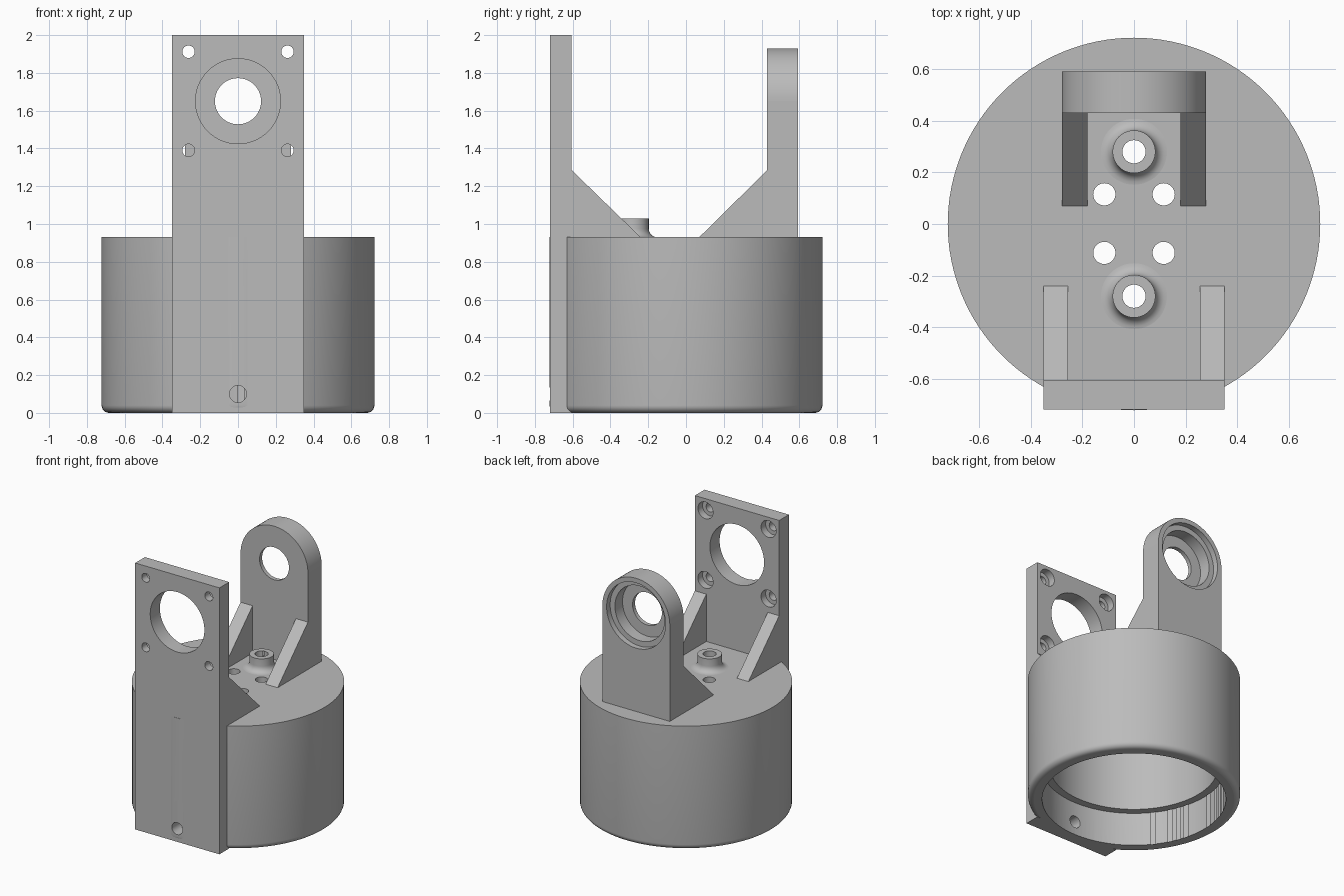
import bpy, bmesh
from math import pi, sin, cos
from mathutils import Matrix, Vector

default = bpy.data.objects.get("Cube")
if default:
    bpy.data.objects.remove(default)

SEGMENTS = 96


def finish(bm, name):
    bmesh.ops.recalc_face_normals(bm, faces=bm.faces)
    mesh = bpy.data.meshes.new(name)
    bm.to_mesh(mesh)
    bm.free()
    obj = bpy.data.objects.new(name, mesh)
    bpy.context.collection.objects.link(obj)
    return obj


def lathe(name, profile, at=(0, 0, 0), along_y=False, steps=SEGMENTS):
    """Turn (radius, height) points about z, or about y."""
    bm = bmesh.new()
    verts = [bm.verts.new((r, 0, h)) for r, h in profile]
    edges = [bm.edges.new(pair) for pair in zip(verts, verts[1:])]
    bmesh.ops.spin(bm, geom=verts + edges, cent=(0, 0, 0), axis=(0, 0, 1),
                   angle=2 * pi, steps=steps)
    bmesh.ops.remove_doubles(bm, verts=bm.verts, dist=1e-5)
    turn = Matrix.Rotation(-pi / 2, 4, 'X') if along_y else Matrix()
    bm.transform(Matrix.Translation(at) @ turn)
    return finish(bm, name)


def rod(name, radius, low, high, **kw):
    return lathe(name, [(0, low), (radius, low), (radius, high), (0, high)], **kw)


def prism(name, points, shift):
    """Extrude a flat outline of 3D points."""
    bm = bmesh.new()
    face = bm.faces.new([bm.verts.new(p) for p in points])
    out = bmesh.ops.extrude_face_region(bm, geom=[face])
    bmesh.ops.translate(bm, vec=Vector(shift),
                        verts=[v for v in out["geom"] if isinstance(v, bmesh.types.BMVert)])
    return finish(bm, name)


def side_prism(name, yz, x0, x1):
    return prism(name, [(x0, y, z) for y, z in yz], (x1 - x0, 0, 0))


def combine(target, tool, operation):
    mod = target.modifiers.new("combine", 'BOOLEAN')
    mod.operation, mod.solver, mod.object = operation, 'EXACT', tool
    bpy.context.view_layer.objects.active = target
    bpy.ops.object.modifier_apply(modifier=mod.name)
    bpy.data.objects.remove(tool)


# Round housing with a rolled lower edge
TOP, R, ROLL = 0.93, 0.722, 0.04
corner = [(R - ROLL + ROLL * sin(a), ROLL - ROLL * cos(a))
          for a in (i * pi / 12 for i in range(7))]
body = lathe("bracket_housing", [(0, 0)] + corner + [(R, TOP), (0, TOP)], steps=128)

# Front arm: tall plate with a gusset at each side
front = side_prism("front_arm", [(-.72, 0), (-.605, 0), (-.605, .88), (-.24, .88), (-.24, TOP),
                                 (-.605, 1.285), (-.605, 2), (-.72, 2)], -.35, .35)
combine(front, side_prism("front_pocket", [(-.605, .5), (0, .5), (0, 1.5), (-.605, 1.5)],
                          -.255, .255), 'DIFFERENCE')
combine(body, front, 'UNION')

# Rear arm: round-topped post with two gussets
HUB = 1.65
arch = [(.28 * cos(a), .43, HUB + .28 * sin(a)) for a in (i * pi / 48 for i in range(49))]
rear = prism("rear_arm", [(.28, .43, .88)] + arch + [(-.28, .43, .88)], (0, .162, 0))
for x in (-.28, .18):
    gusset = side_prism("rear_gusset", [(.07, .88), (.5, .88), (.5, 1.285), (.43, 1.285),
                                        (.07, TOP)], x, x + .1)
    combine(rear, gusset, 'UNION')
combine(body, rear, 'UNION')

# Screw bosses with a flared foot
BOSS, FLARE = 0.083, 0.045
foot = [(BOSS + FLARE - FLARE * sin(a), TOP + FLARE - FLARE * cos(a))
        for a in (i * pi / 12 for i in range(7))]
for y in (-.28, .28):
    boss = lathe("screw_boss", [(0, .88), (BOSS + FLARE, .88)] + foot + [(BOSS, 1.03), (0, 1.03)],
                 at=(0, y, 0), steps=48)
    combine(body, boss, 'UNION')

# Stepped cavity, open below
combine(body, lathe("cavity", [(0, -.1), (.625, -.1), (.625, .25), (.57, .25), (.57, .82),
                               (0, .82)], steps=128), 'DIFFERENCE')

# Holes through the housing top
for y in (-.28, .28):
    combine(body, rod("boss_hole", .045, .7, 1.2, at=(0, y, 0), steps=32), 'DIFFERENCE')
for x in (-.115, .115):
    for y in (-.112, .115):
        combine(body, rod("top_hole", .043, .7, 1.1, at=(x, y, 0), steps=32), 'DIFFERENCE')

# Front plate: large opening, counterbored corner holes, lower screw hole
combine(body, rod("front_opening", .225, -.8, -.5, at=(0, 0, HUB), along_y=True), 'DIFFERENCE')
for x in (-.262, .262):
    for z in (HUB - .26, HUB + .262):
        hole = lathe("corner_hole", [(0, -.8), (.033, -.8), (.033, -.66), (.063, -.66),
                                     (.063, -.55), (0, -.55)],
                     at=(x, 0, z), along_y=True, steps=32)
        combine(body, hole, 'DIFFERENCE')
combine(body, rod("lower_hole", .045, -.8, -.5, at=(0, 0, .1), along_y=True, steps=32),
        'DIFFERENCE')

# Rear arm: stepped bearing seat
combine(body, lathe("bearing_seat", [(0, .3), (.122, .3), (.122, .46), (.205, .46), (.205, .55),
                                     (.245, .55), (.245, .7), (0, .7)],
                    at=(0, 0, HUB), along_y=True), 'DIFFERENCE')

# Single grey material
grey = bpy.data.materials.new("plain_grey")
grey.use_nodes = True
colour = (0.5, 0.5, 0.5, 1)
grey.diffuse_color = colour
grey.node_tree.nodes["Principled BSDF"].inputs["Base Color"].default_value = colour
body.data.materials.clear()
body.data.materials.append(grey)
for poly in body.data.polygons:
    poly.material_index = 0

# Smooth round walls, flat planes
bpy.ops.object.select_all(action='DESELECT')
body.select_set(True)
bpy.context.view_layer.objects.active = body
bpy.ops.object.shade_smooth_by_angle(angle=pi / 6)
for poly in body.data.polygons:
    if max(abs(c) for c in poly.normal) > 0.99995:
        poly.use_smooth = False
